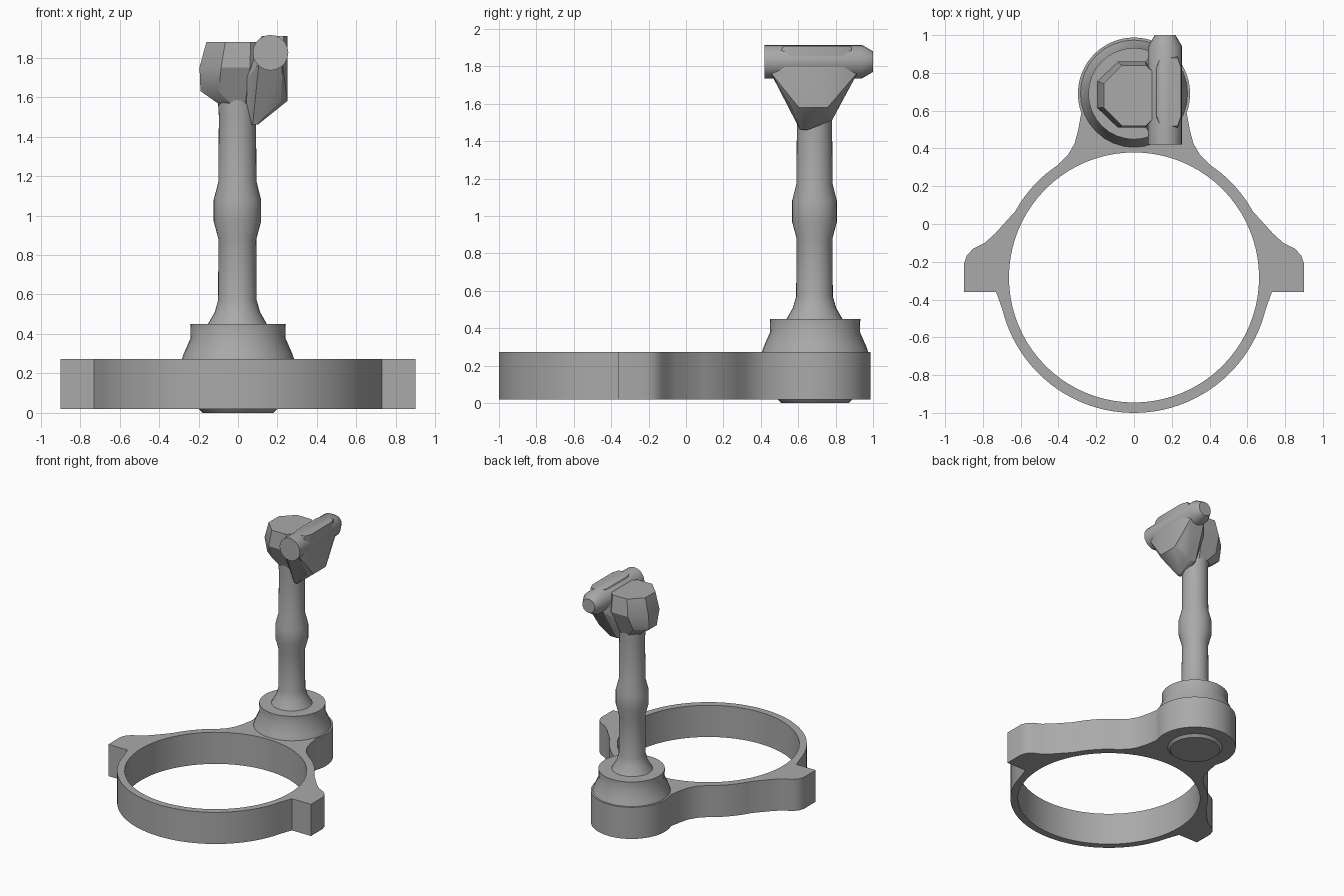
import bpy, bmesh
from math import sin, cos, radians, pi
from mathutils import Matrix

cube = bpy.data.objects.get("Cube")
if cube:
    bpy.data.objects.remove(cube, do_unlink=True)

grey = bpy.data.materials.new("plain grey")
grey.use_nodes = True
GREY = (0.4, 0.4, 0.4, 1)
grey.diffuse_color = GREY
grey.node_tree.nodes["Principled BSDF"].inputs["Base Color"].default_value = GREY

RING_Y, POST_Y = -0.283, 0.69


def finish(name, mesh, angle=30):
    """Link a mesh as a named part, with smooth shading below the angle."""
    obj = bpy.data.objects.new(name, mesh)
    bpy.context.collection.objects.link(obj)
    mesh.materials.clear()
    mesh.materials.append(grey)
    bpy.ops.object.select_all(action='DESELECT')
    obj.select_set(True)
    bpy.context.view_layer.objects.active = obj
    bpy.ops.object.shade_smooth_by_angle(angle=radians(angle))
    return obj


def from_bmesh(name, bm, angle=30):
    bmesh.ops.recalc_face_normals(bm, faces=bm.faces)
    mesh = bpy.data.meshes.new(name)
    bm.to_mesh(mesh)
    bm.free()
    return finish(name, mesh, angle)


def arc(cy, r, a0, a1, steps):
    angles = [radians(a0 + (a1 - a0) * i / steps) for i in range(steps + 1)]
    return [(r * cos(a), cy + r * sin(a)) for a in angles]


def lathe(name, profile, matrix, sides=32):
    """Closed surface of revolution from (radius, height) pairs."""
    bm = bmesh.new()
    rings = [[bm.verts.new((r * cos(2 * pi * i / sides), r * sin(2 * pi * i / sides), z))
              for i in range(sides)] for r, z in profile]
    for low, high in zip(rings, rings[1:]):
        for i in range(sides):
            j = (i + 1) % sides
            bm.faces.new((low[i], low[j], high[j], high[i]))
    bm.faces.new(rings[0])
    bm.faces.new(rings[-1])
    bm.transform(matrix)
    return from_bmesh(name, bm)


def hull(name, sections, corner=0.3):
    """Convex block through chamfered rectangles (z, x0, x1, y0, y1)."""
    bm = bmesh.new()
    for z, x0, x1, y0, y1 in sections:
        cx, cy = (x1 - x0) * corner, (y1 - y0) * corner
        for x, y in ((x0 + cx, y0), (x1 - cx, y0), (x1, y0 + cy), (x1, y1 - cy),
                     (x1 - cx, y1), (x0 + cx, y1), (x0, y1 - cy), (x0, y0 + cy)):
            bm.verts.new((x, y, z))
    bmesh.ops.convex_hull(bm, input=bm.verts)
    bmesh.ops.delete(bm, geom=[v for v in bm.verts if not v.link_faces], context='VERTS')
    return from_bmesh(name, bm, 25)


# Ring with two side lugs and a rear lobe: mirrored outline with a round hole
half = arc(RING_Y, 0.717, -90, -14, 24)
half += [(0.73, -0.36), (0.9, -0.36), (0.9, -0.21), (0.885, -0.165), (0.85, -0.13),
         (0.79, -0.1), (0.735, -0.05), (0.69, 0.0)]
half += arc(RING_Y, 0.72, 29, 50, 7)
half += [(0.4, 0.315), (0.35, 0.365), (0.315, 0.425), (0.295, 0.5)]
half += arc(POST_Y, 0.297, -20, 90, 20)
outline = half + [(-x, y) for x, y in reversed(half[1:-1])]
hole = arc(RING_Y, 0.662, 0, 360, 80)[:-1]

curve = bpy.data.curves.new("outline", 'CURVE')
curve.dimensions = '2D'
curve.fill_mode = 'BOTH'
curve.extrude = 0.127
for points in (outline, hole):
    spline = curve.splines.new('POLY')
    spline.points.add(len(points) - 1)
    for p, (x, y) in zip(spline.points, points):
        p.co = (x, y, 0, 1)
    spline.use_cyclic_u = True
helper = bpy.data.objects.new("outline", curve)
bpy.context.collection.objects.link(helper)
bpy.context.view_layer.update()
graph = bpy.context.evaluated_depsgraph_get()
mesh = bpy.data.meshes.new_from_object(helper.evaluated_get(graph))
bpy.data.objects.remove(helper, do_unlink=True)
mesh.transform(Matrix.Translation((0, 0, 0.146)))
bm = bmesh.new()
bm.from_mesh(mesh)
bmesh.ops.remove_doubles(bm, verts=bm.verts, dist=0.0005)
bpy.data.meshes.remove(mesh)
from_bmesh("ring_base", bm)

# Foot disc, flared collar and turned post, all on the rear lobe
at_post = Matrix.Translation((0, POST_Y, 0))
lathe("foot_disc", [(0.18, 0.0), (0.21, 0.03)], at_post)
lathe("collar", [(0.288, 0.26), (0.275, 0.3), (0.24, 0.38), (0.242, 0.45)], at_post)
lathe("post", [(0.155, 0.44), (0.115, 0.51), (0.098, 0.57), (0.096, 0.88), (0.12, 0.97),
               (0.12, 1.08), (0.097, 1.17), (0.094, 1.5), (0.1, 1.6), (0.1, 1.7)],
      Matrix.Translation((-0.003, POST_Y - 0.003, 0)))

# Head: hub on the post, saddle on its left side and a crossbar on top
hull("head_hub", [(1.56, -0.09, 0.09, 0.6, 0.78), (1.63, -0.19, 0.12, 0.57, 0.81),
                  (1.75, -0.195, 0.17, 0.51, 0.86), (1.88, -0.16, 0.16, 0.52, 0.84)])
hull("head_saddle", [(1.46, 0.07, 0.1, 0.61, 0.65), (1.51, 0.06, 0.14, 0.59, 0.78),
                     (1.58, 0.04, 0.25, 0.57, 0.79), (1.7, 0.02, 0.25, 0.52, 0.85),
                     (1.77, 0.08, 0.25, 0.45, 0.92), (1.91, 0.12, 0.25, 0.52, 0.88)], 0.15)
along_y = Matrix.Translation((0.165, 0, 1.825)) @ Matrix.Rotation(-pi / 2, 4, 'X')
lathe("crossbar", [(0.09, 0.42), (0.09, 0.94), (0.055, 1.0)], along_y, 20)
